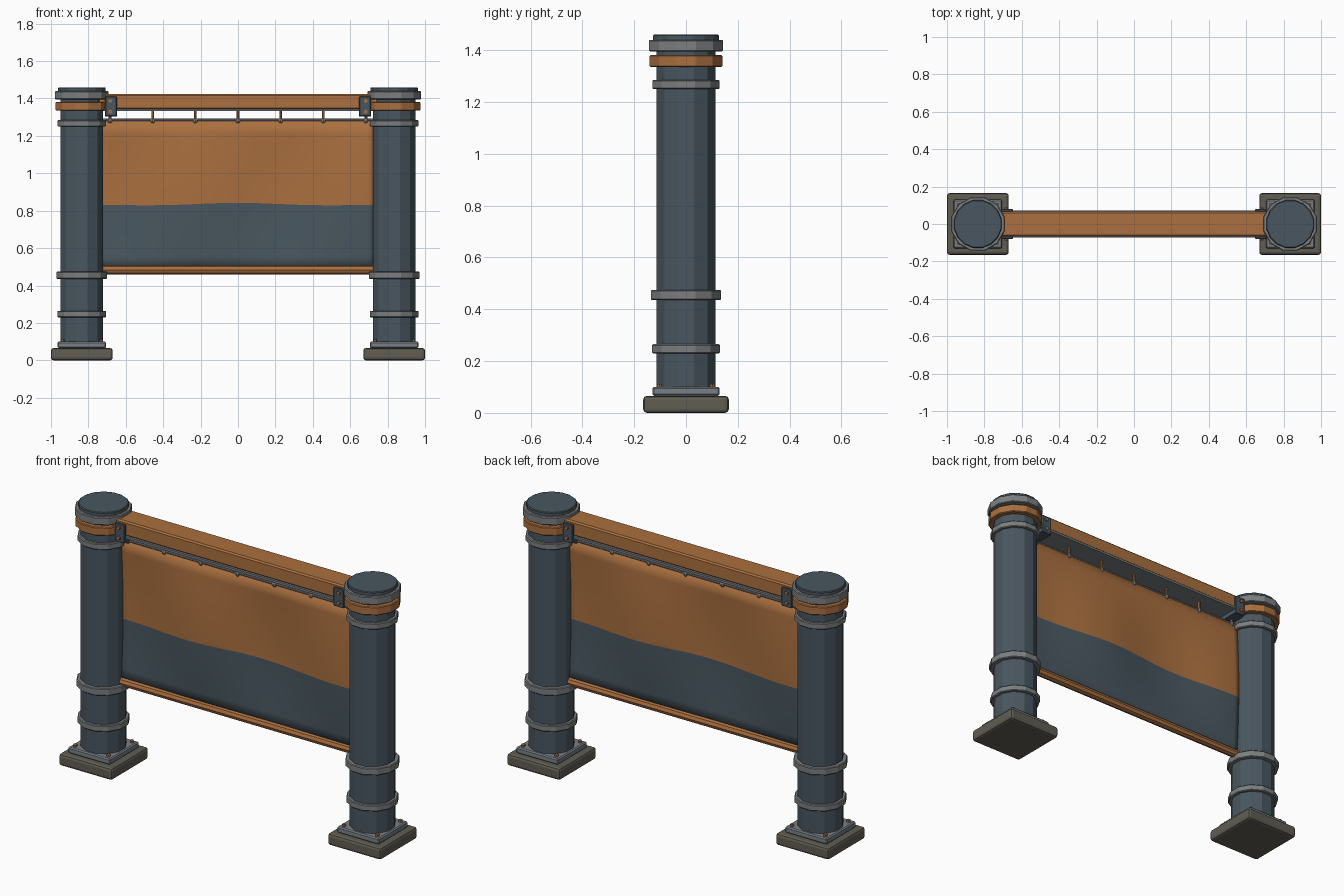
import bpy, bmesh, math

cube = bpy.data.objects.get("Cube")
if cube:
    bpy.data.objects.remove(cube, do_unlink=True)


def material(name, rgb):
    m = bpy.data.materials.new(name)
    m.use_nodes = True
    m.diffuse_color = (*rgb, 1)
    m.node_tree.nodes["Principled BSDF"].inputs["Base Color"].default_value = (*rgb, 1)
    return m


ORANGE = material("burnt orange", (0.40, 0.16, 0.05))
SLATE = material("dark slate", (0.066, 0.094, 0.115))
GREY = material("metal grey", (0.20, 0.21, 0.215))
PLATE = material("plate blue grey", (0.19, 0.22, 0.245))
STONE = material("stone", (0.115, 0.11, 0.085))


def finish(obj, name, mat, bevel=0, segments=1):
    obj.name = name
    obj.data.materials.append(mat)
    if bevel:
        mod = obj.modifiers.new("bevel", "BEVEL")
        mod.width = bevel
        mod.segments = segments
    return obj


def box(name, mat, x, y, z, bevel=0, segments=1):
    """Box from (min, max) pairs."""
    mid = [(a + b) / 2 for a, b in (x, y, z)]
    bpy.ops.mesh.primitive_cube_add(size=1, location=mid)
    obj = bpy.context.object
    size = [b - a for a, b in (x, y, z)]
    for v in obj.data.vertices:
        v.co = [c * s for c, s in zip(v.co, size)]
    return finish(obj, name, mat, bevel, segments)


def cylinder(name, mat, radius, start, length, axis="Z", sides=12, bevel=0):
    """Cylinder centred on start, or standing on it when the axis is Z."""
    x, y, z = start
    rot = {"Z": (0, 0, math.pi / sides), "X": (0, math.pi / 2, 0), "Y": (math.pi / 2, 0, 0)}[axis]
    if axis == "Z":
        z += length / 2
    bpy.ops.mesh.primitive_cylinder_add(vertices=sides, radius=radius, depth=length,
                                        location=(x, y, z), rotation=rot)
    return finish(bpy.context.object, name, mat, bevel)


# Posts with their footings, collars and brackets
POST_X = 0.835
COLLARS = [  # name, material, radius, bottom, top
    ("lower_collar", GREY, 0.135, 0.23, 0.265),
    ("middle_collar", GREY, 0.14, 0.435, 0.475),
    ("upper_collar", GREY, 0.134, 1.25, 1.285),
    ("painted_collar", ORANGE, 0.145, 1.335, 1.382),
    ("cap_collar", GREY, 0.148, 1.395, 1.44),
]
for side, s in (("left", 1), ("right", -1)):
    cx = s * POST_X
    box(side + "_footing", STONE, (cx - 0.165, cx + 0.165), (-0.165, 0.165), (0, 0.066), 0.014, 2)
    box(side + "_base_plate", PLATE, (cx - 0.13, cx + 0.13), (-0.13, 0.13), (0.066, 0.1), 0.006)
    for bx in (-0.103, 0.103):
        for by in (-0.103, 0.103):
            cylinder(side + "_base_bolt", ORANGE, 0.011, (cx + bx, by, 0.098), 0.014, sides=6)
    cylinder(side + "_post", SLATE, 0.118, (cx, 0, 0.1), 1.32)
    for name, mat, r, low, high in COLLARS:
        cylinder(f"{side}_{name}", mat, r, (cx, 0, low), high - low, bevel=0.004)
    cylinder(side + "_cap", SLATE, 0.13, (cx, 0, 1.42), 0.04, sides=16, bevel=0.004)

    # Beam bracket: two cheeks and a saddle
    span = sorted((s * 0.648, s * 0.71))
    for f in (-1, 1):
        box(side + "_bracket_cheek", SLATE, span, sorted((f * 0.066, f * 0.08)), (1.305, 1.41), 0.003)
        for bz in (1.33, 1.387):
            cylinder(side + "_bracket_bolt", ORANGE, 0.011, (s * 0.683, f * 0.082, bz), 0.012, "Y", 6)
    box(side + "_bracket_saddle", SLATE, span, (-0.07, 0.07), (1.305, 1.33))

# Top beam with its metal underside
box("beam", ORANGE, (-0.75, 0.75), (-0.066, 0.066), (1.342, 1.424), 0.008)
box("beam_underplate", GREY, (-0.73, 0.73), (-0.073, 0.073), (1.332, 1.344))

# Hangers and the rod carrying the cloth
for i in range(-3, 4):
    hx = i * 0.228
    cylinder("hanger_pin", ORANGE, 0.008, (hx, 0, 1.283), 0.052, sides=8)
    bpy.ops.mesh.primitive_uv_sphere_add(segments=8, ring_count=6, radius=0.014, location=(hx, 0, 1.281))
    finish(bpy.context.object, "hanger_ring", GREY)
cylinder("cloth_rod", GREY, 0.007, (0, 0, 1.285), 1.46, "X", 8)

# Rippled cloth in two colours
COLS, TOP, SEAM, BOTTOM = 40, 1.288, 0.832, 0.485
SEAM_ROW, ROWS = 6, 11
bm = bmesh.new()
grid = []
for r in range(ROWS + 1):
    row = []
    for c in range(COLS + 1):
        x = -0.73 + 1.46 * c / COLS
        seam = SEAM + 0.01 * math.cos(x * 5) * math.exp(-4 * x * x)
        if r <= SEAM_ROW:
            z = TOP + (seam - TOP) * r / SEAM_ROW
        else:
            z = seam + (BOTTOM - seam) * (r - SEAM_ROW) / (ROWS - SEAM_ROW)
        hang = math.sin(math.pi * (TOP - z) / (TOP - BOTTOM))
        row.append(bm.verts.new((x, 0.016 * hang * math.sin(x * 7), z)))
    grid.append(row)
for r in range(ROWS):
    for c in range(COLS):
        face = bm.faces.new((grid[r][c], grid[r + 1][c], grid[r + 1][c + 1], grid[r][c + 1]))
        face.material_index = int(r >= SEAM_ROW)
        face.smooth = True
mesh = bpy.data.meshes.new("cloth")
bm.to_mesh(mesh)
bm.free()
cloth = bpy.data.objects.new("cloth", mesh)
bpy.context.collection.objects.link(cloth)
finish(cloth, "cloth", ORANGE)
mesh.materials.append(SLATE)
solid = cloth.modifiers.new("thickness", "SOLIDIFY")
solid.thickness = 0.008
solid.offset = 0

# Weighted bar along the hem
cylinder("hem_bar", ORANGE, 0.024, (0, 0, 0.484), 1.46, "X", 8)
